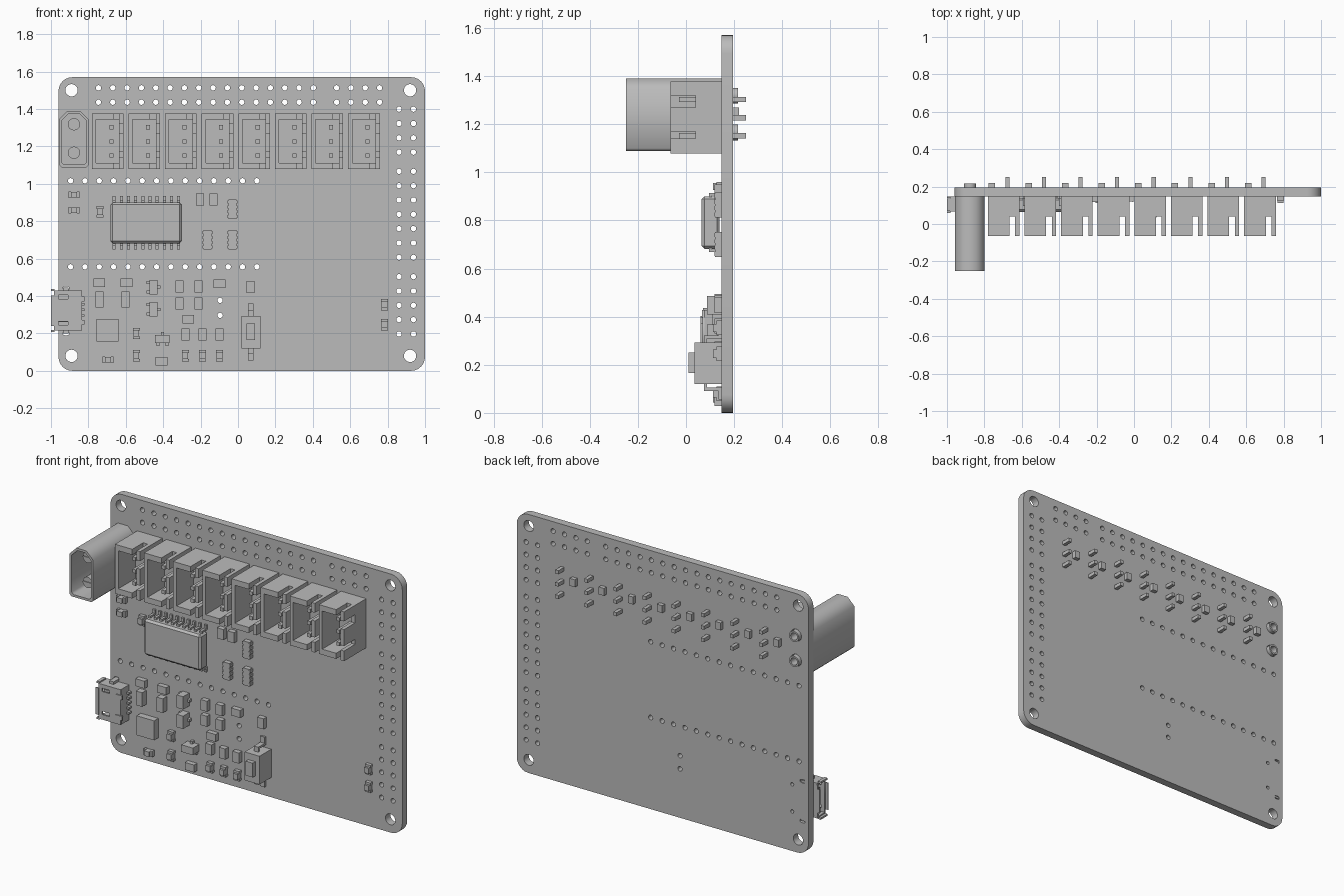
import bpy, bmesh, math
from mathutils import Matrix, Vector

cube = bpy.data.objects.get("Cube")
if cube:
    bpy.data.objects.remove(cube, do_unlink=True)

grey = bpy.data.materials.new("plain_grey")
grey.use_nodes = True
COLOUR = (0.5, 0.5, 0.5, 1)
grey.diffuse_color = COLOUR
grey.node_tree.nodes["Principled BSDF"].inputs["Base Color"].default_value = COLOUR

FRONT, BACK = 0.148, 0.195   # the two faces of the board


def add(name, mesh, location=(0, 0, 0)):
    ob = bpy.data.objects.new(name, mesh)
    ob.location = location
    bpy.context.collection.objects.link(ob)
    return ob


def boxes(name, parts):
    """One mesh from boxes given as (x range, y range, z range)."""
    bm = bmesh.new()
    for spans in parts:
        mid = Vector([(a + b) / 2 for a, b in spans])
        size = [abs(b - a) for a, b in spans]
        bmesh.ops.create_cube(bm, size=1, matrix=Matrix.Translation(mid) @ Matrix.Diagonal((*size, 1)))
    mesh = bpy.data.meshes.new(name)
    bm.to_mesh(mesh)
    bm.free()
    mesh.materials.append(grey)
    return mesh


def plate(name, loops, y0, y1):
    """Fill x-z outlines (inner loops become holes) between two depths."""
    curve = bpy.data.curves.new(name + "_outline", "CURVE")
    curve.dimensions, curve.fill_mode = "2D", "BOTH"
    curve.extrude = (y1 - y0) / 2
    for loop in loops:
        spline = curve.splines.new("POLY")
        spline.points.add(len(loop) - 1)
        for point, (x, z) in zip(spline.points, loop):
            point.co = (x, z, 0, 1)
        spline.use_cyclic_u = True
    helper = add(name + "_helper", curve)
    mesh = bpy.data.meshes.new_from_object(helper.evaluated_get(bpy.context.evaluated_depsgraph_get()))
    bpy.data.objects.remove(helper)
    bpy.data.curves.remove(curve)
    mesh.transform(Matrix.Translation((0, (y0 + y1) / 2, 0)) @ Matrix.Rotation(math.pi / 2, 4, "X"))
    mesh.name = name
    mesh.materials.clear()
    mesh.materials.append(grey)
    return add(name, mesh)


def circle(x, z, r, n=16):
    return [(x + r * math.cos(math.tau * i / n), z + r * math.sin(math.tau * i / n)) for i in range(n)]


def rect(x0, x1, z0, z1):
    return [(x0, z0), (x1, z0), (x1, z1), (x0, z1)]


def rounded(x0, x1, z0, z1, r, n=6):
    loop = []
    centres = [(x1 - r, z1 - r), (x0 + r, z1 - r), (x0 + r, z0 + r), (x1 - r, z0 + r)]
    for q, (cx, cz) in enumerate(centres):
        for i in range(n + 1):
            a = math.pi / 2 * (q + i / n)
            loop.append((cx + r * math.cos(a), cz + r * math.sin(a)))
    return loop


# Circuit board with mounting holes and rows of header holes
PITCH = 0.0766
loops = [rounded(-0.96, 1, 0, 1.57, 0.075)]
loops += [circle(x, z, 0.033, 24) for x in (-0.89, 0.92) for z in (0.08, 1.5)]
spots = []
for z in (1.436, 1.513):
    for start, count in ((-0.746, 16), (0.527, 4)):
        spots += [(start + PITCH * i, z) for i in range(count)]
for x in (0.861, 0.938):
    for start, count in ((1.169, 4), (0.607, 7), (0.197, 5)):
        spots += [(x, start + PITCH * i) for i in range(count)]
for z in (0.556, 1.016):
    spots += [(-0.895 + PITCH * i, z) for i in range(14)]
spots += [(-0.096, 0.377), (-0.096, 0.297)]
loops += [circle(x, z, 0.0145, 12) for x, z in spots]
loops += [circle(-0.85, z, 0.011, 8) for z in (0.24, 0.405)]
loops += [rounded(-0.937, -0.903, z - 0.01, z + 0.01, 0.009, 3) for z in (0.2, 0.442)]
loops += [circle(-0.877, z, 0.036) for z in (1.166, 1.318)]
plate("circuit_board", loops, FRONT, BACK)


# Power connector: hollow chamfered housing, floor and two split pins
def housing(inset):
    x0, x1, z0, z1 = -0.956 + inset, -0.798 - inset, 1.088 + inset, 1.39 - inset
    c, s = 0.045 - inset / 2, 0.012
    return [(x0 + s, z0), (x1 - s, z0), (x1, z0 + s), (x1, z1 - c),
            (x1 - c, z1), (x0 + c, z1), (x0, z1 - c), (x0, z0 + s)]


plate("power_housing", [housing(0), housing(0.014)], -0.25, 0.06)
plate("power_housing_base", [housing(0)], 0.06, FRONT)
for z in (1.166, 1.318):
    plate("power_pin", [circle(-0.877, z, 0.033)], -0.19, 0.06)
    plate("power_pin_slot", [rect(-0.907, -0.847, z - 0.004, z + 0.004)], -0.195, -0.19)
    plate("power_pin_tail", [circle(-0.877, z, 0.033), circle(-0.877, z, 0.022)], FRONT, 0.217)

# Row of eight three-pin sockets, with slotted walls and a locating peg
Z0, Z1 = 1.078, 1.377
LEFT, RIGHT, TIP, MID = -0.104, 0.065, -0.065, 0.04
full, wall = (LEFT, RIGHT), (0.042, RIGHT)
parts = [(full, (0.1, FRONT), (Z0, Z1)),
         ((LEFT, LEFT + 0.022), (TIP, 0.1), (Z0, Z1)),
         (wall, (MID, 0.1), (Z0, Z1))]
for z in ((Z0, Z0 + 0.034), (Z1 - 0.034, Z1)):
    parts += [((LEFT, 0.012), (TIP, MID), z), (full, (MID, 0.1), z)]
for z in ((Z0, 1.14), (1.17, 1.27), (1.32, Z1)):
    parts.append((wall, (TIP, MID), z))
for z in (1.152, 1.227, 1.302):
    parts.append(((-0.011, 0.011), (-0.03, 0.25), (z - 0.011, z + 0.011)))
parts.append(((-0.1, -0.065), (FRONT, 0.22), (1.225, 1.27)))
socket = boxes("socket", parts)
for i in range(8):
    add("socket", socket, (-0.677 + 0.1957 * i, 0, 0))

# Large chip with ten bent legs on each long side
chip = add("large_chip", boxes("large_chip", [((-0.682, -0.3), (0.065, 0.14), (0.682, 0.9))]))
bevel = chip.modifiers.new("edge", "BEVEL")
bevel.width, bevel.segments = 0.012, 1
legs = []
for i in range(10):
    x = -0.662 + 0.0383 * i
    for side in (-1, 1):
        for near, far, y0, y1 in ((0.1, 0.122, 0.095, 0.108), (0.112, 0.122, 0.095, FRONT), (0.112, 0.143, 0.136, FRONT)):
            legs.append(((x - 0.008, x + 0.008), (y0, y1), (0.791 + side * near, 0.791 + side * far)))
add("large_chip_legs", boxes("large_chip_legs", legs))

# Open-ended data port: slotted shell, walls, flared lips, tongue and tabs
slots = [rect(-0.96, -0.91, z - 0.01, z + 0.01) for z in (0.255, 0.395)]
plate("port_shell_front", [rect(-0.985, -0.835, 0.215, 0.428)] + slots, 0.066, 0.076)
parts = [((-0.985, -0.835), (0.136, 0.146), (0.225, 0.418)),
         ((-0.85, -0.835), (0.066, 0.146), (0.215, 0.428)),
         ((-0.97, -0.85), (0.1, 0.112), (0.26, 0.383)),
         ((-1, -0.98), (0.06, 0.066), (0.24, 0.403)),
         ((-1, -0.98), (0.14, 0.147), (0.25, 0.393))]
for side in (-1, 1):
    def z_span(a, b):
        return (0.3215 + side * a, 0.3215 + side * b)
    parts += [((-0.985, -0.835), (0.066, 0.146), z_span(0.097, 0.107)),
              ((-1, -0.98), (0.07, 0.135), z_span(0.104, 0.115)),
              ((-0.935, -0.905), (0.1, 0.19), z_span(0.107, 0.123)),
              ((-0.865, -0.82), (0.06, 0.07), z_span(0.05, 0.075))]
parts += [((-0.835, -0.82), (0.125, FRONT), (0.26 + 0.03 * i, 0.272 + 0.03 * i)) for i in range(5)]
add("data_port", boxes("data_port", parts))

# Push button with plunger and bent strip legs
parts = [((0.02, 0.12), (0.035, FRONT), (0.12, 0.292)),
         ((0.045, 0.092), (0.01, 0.035), (0.165, 0.252))]
for side in (-1, 1):
    for a, b, y0, y1 in ((0.08, 0.115, 0.075, 0.088), (0.102, 0.115, 0.075, FRONT), (0.102, 0.152, 0.136, FRONT)):
        parts.append(((0.054, 0.084), (y0, y1), (0.207 + side * a, 0.207 + side * b)))
add("push_button", boxes("push_button", parts))


# Small surface components
def block(x, z, w, h, height):
    return ((x - w / 2, x + w / 2), (FRONT - height, FRONT), (z - h / 2, z + h / 2))


def scatter(name, parts, places):
    mesh = boxes(name, parts)
    for x, z in places:
        add(name, mesh, (x, 0, z))


COLUMNS = (-0.281, -0.19, -0.099)
scatter("upright_chip", [block(0, 0, 0.043, 0.064, 0.03)],
        [(-0.203, 0.917), (-0.131, 0.917), (0.067, 0.447)] + [(x, 0.195) for x in COLUMNS]
        + [(x, z) for x in (-0.313, -0.211) for z in (0.361, 0.452)])
scatter("flat_chip", [block(0, 0, 0.062, 0.045, 0.03)],
        [(-0.099, 0.465), (-0.265, 0.275), (-0.409, 0.051), (-0.741, 0.471), (-0.596, 0.471)])
scatter("long_chip", [block(0, 0, 0.042, 0.086, 0.04)], [(-0.741, 0.382), (-0.602, 0.382)])
scatter("square_chip", [block(0, 0, 0.118, 0.118, 0.04)], [(-0.698, 0.217)])
capped = [(0, 0, 0.03, 0.034, 0.035), (0, 0.023, 0.036, 0.014, 0.022), (0, -0.023, 0.036, 0.014, 0.022)]
scatter("upright_light", [block(*p) for p in capped],
        [(-0.738, 0.85), (-0.543, 0.2), (-0.543, 0.08), (0.783, 0.353), (0.783, 0.246)]
        + [(x, 0.08) for x in COLUMNS])
scatter("flat_light", [block(z, x, h, w, y) for x, z, w, h, y in capped],
        [(-0.877, 0.941), (-0.877, 0.858), (-0.695, 0.059)])
pads = [(side * 0.022, -0.039 + 0.026 * i, 0.01, 0.016, 0.03) for side in (-1, 1) for i in range(4)]
scatter("resistor_array", [block(*p) for p in [(0, 0, 0.042, 0.104, 0.028)] + pads],
        [(-0.029, 0.864), (-0.163, 0.7), (-0.029, 0.7)])
three_leg = [(0, 0, 0.043, 0.078, 0.06), (0.028, 0, 0.018, 0.016, 0.02),
             (-0.028, 0.025, 0.018, 0.016, 0.02), (-0.028, -0.025, 0.018, 0.016, 0.02)]
scatter("upright_transistor", [block(*p) for p in three_leg], [(-0.452, 0.447), (-0.452, 0.329)])
scatter("flat_transistor", [block(z, x, h, w, y) for x, z, w, h, y in three_leg], [(-0.404, 0.17)])
